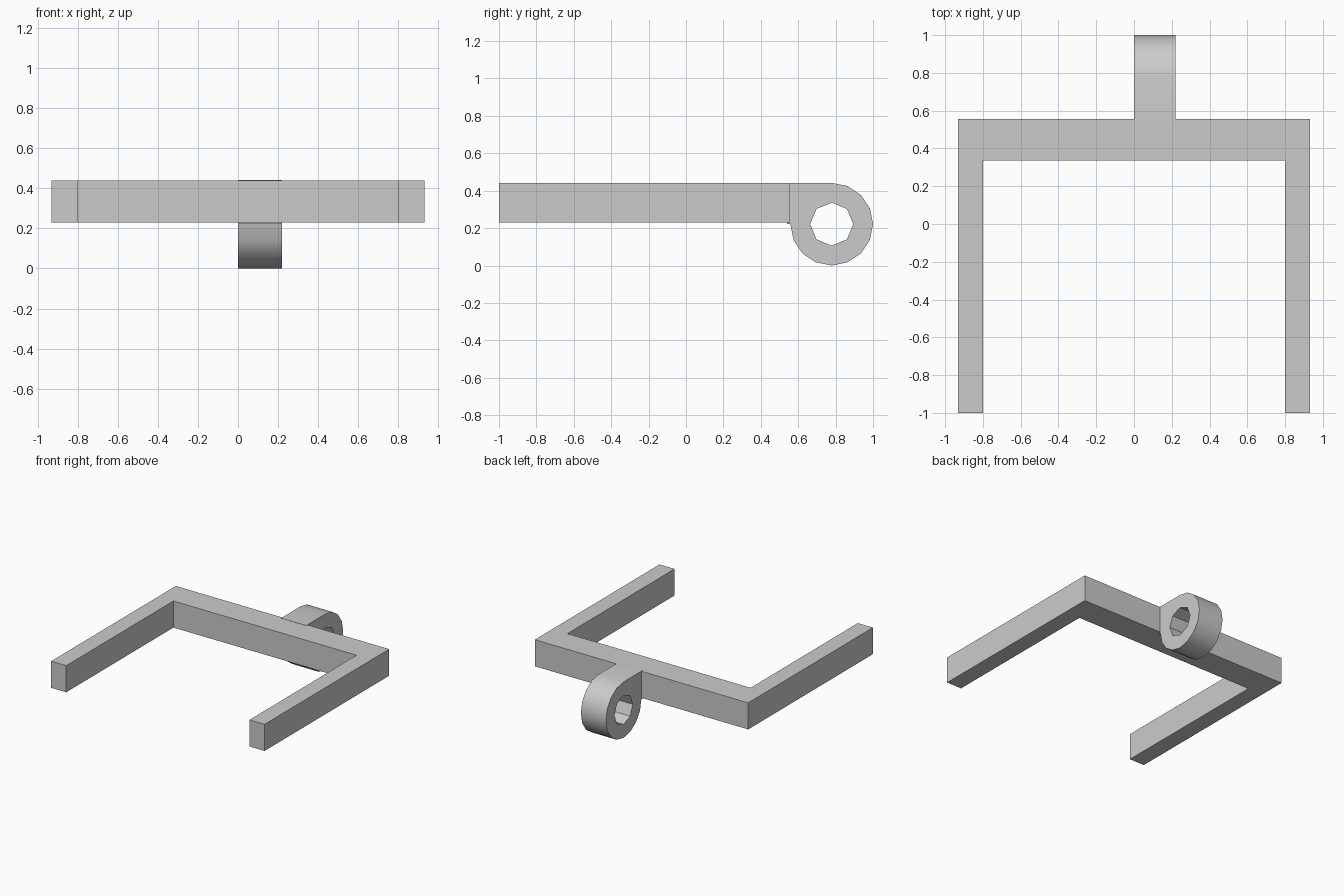
import bpy
import bmesh
from math import cos, sin, pi, radians

cube = bpy.data.objects.get("Cube")
if cube:
    bpy.data.objects.remove(cube, do_unlink=True)

grey = bpy.data.materials.new("plain grey")
grey.use_nodes = True
colour = (0.6, 0.6, 0.6, 1)
grey.diffuse_color = colour
grey.node_tree.nodes["Principled BSDF"].inputs["Base Color"].default_value = colour


def extruded_outline(name, loops, depth, location, rotation=(0, 0, 0)):
    """Fill closed outlines (inner ones become holes) and extrude them."""
    curve = bpy.data.curves.new(name, "CURVE")
    curve.dimensions = "2D"
    curve.fill_mode = "BOTH"
    curve.extrude = depth / 2
    for loop in loops:
        spline = curve.splines.new("POLY")
        spline.points.add(len(loop) - 1)
        for point, (u, v) in zip(spline.points, loop):
            point.co = (u, v, 0, 1)
        spline.use_cyclic_u = True
    obj = bpy.data.objects.new(name, curve)
    bpy.context.collection.objects.link(obj)
    obj.location = location
    obj.rotation_euler = rotation
    bpy.ops.object.select_all(action="DESELECT")
    obj.select_set(True)
    bpy.context.view_layer.objects.active = obj
    bpy.ops.object.convert(target="MESH")
    obj = bpy.context.object
    # Weld caps to walls
    bm = bmesh.new()
    bm.from_mesh(obj.data)
    bmesh.ops.remove_doubles(bm, verts=bm.verts, dist=0.0005)
    bmesh.ops.recalc_face_normals(bm, faces=bm.faces)
    bm.to_mesh(obj.data)
    bm.free()
    obj.data.materials.clear()
    obj.data.materials.append(grey)
    bpy.ops.object.shade_smooth_by_angle(angle=radians(30))
    return obj


def arc(radius, sides, first, last):
    return [(radius * cos(2 * pi * i / sides), radius * sin(2 * pi * i / sides))
            for i in range(first, last + 1)]


# U-shaped frame: mirrored half outline
half = [(0.932, 0.555), (0.932, -1), (0.8, -1), (0.8, 0.337)]
outline = half + [(-x, y) for x, y in reversed(half)]
extruded_outline("fork_frame", [outline], 0.21, (0, 0, 0.335))

# Hinge eye: round lug with a square tab running into the frame, octagonal hole
R = 0.221
lug = [(-0.24, 0), (-0.24, R)] + list(reversed(arc(R, 16, -8, 4)))
hole = arc(0.115, 8, 0, 7)
extruded_outline("hinge_eye", [lug, hole], 0.219, (0.109, 0.779, R),
                 (pi / 2, 0, pi / 2))
